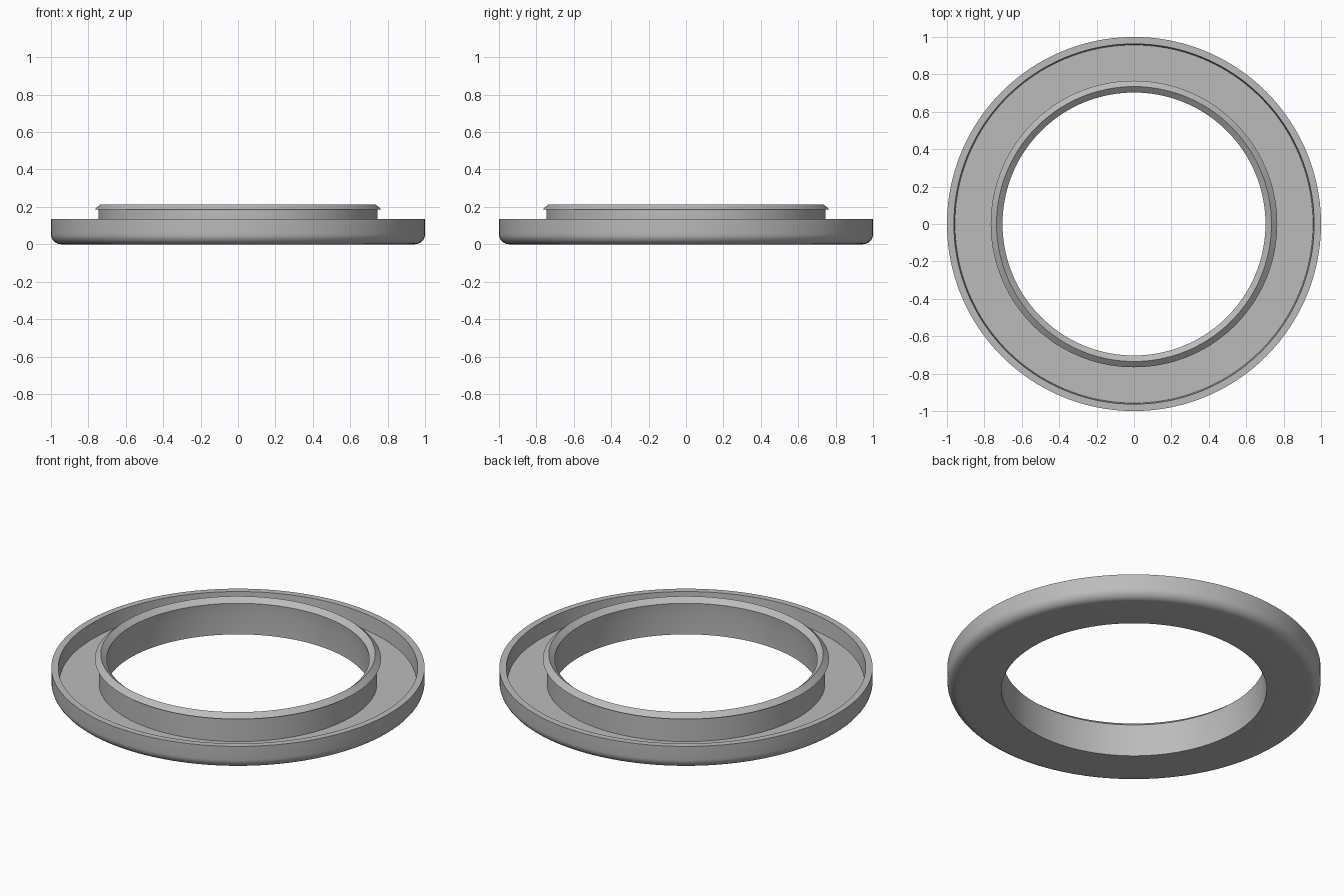
import bpy
import bmesh
import math

cube = bpy.data.objects.get("Cube")
if cube:
    bpy.data.objects.remove(cube, do_unlink=True)

SEGMENTS = 160


def make_material(name, value):
    mat = bpy.data.materials.new(name)
    mat.use_nodes = True
    color = (value, value, value, 1)
    mat.diffuse_color = color
    mat.node_tree.nodes["Principled BSDF"].inputs["Base Color"].default_value = color
    return mat


def arc(cx, cz, radius, start, end, steps):
    """Points of a rounded corner in the profile."""
    angles = [math.radians(start + (end - start) * i / steps) for i in range(steps + 1)]
    return [(cx + radius * math.cos(a), cz + radius * math.sin(a)) for a in angles]


def revolve(name, profile, mat):
    """Turn a closed (radius, height) profile around the z axis."""
    bm = bmesh.new()
    verts = [bm.verts.new((r, 0, z)) for r, z in profile]
    edges = [bm.edges.new((v, verts[i - 1])) for i, v in enumerate(verts)]
    bmesh.ops.spin(bm, geom=verts + edges, cent=(0, 0, 0), axis=(0, 0, 1),
                   angle=math.tau, steps=SEGMENTS, use_merge=False)
    bmesh.ops.remove_doubles(bm, verts=bm.verts, dist=0.0001)
    bmesh.ops.recalc_face_normals(bm, faces=bm.faces)
    mesh = bpy.data.meshes.new(name)
    bm.to_mesh(mesh)
    bm.free()
    mesh.materials.append(mat)
    obj = bpy.data.objects.new(name, mesh)
    bpy.context.collection.objects.link(obj)
    bpy.ops.object.select_all(action="DESELECT")
    obj.select_set(True)
    bpy.context.view_layer.objects.active = obj
    bpy.ops.object.shade_smooth_by_angle(angle=math.radians(25))
    return obj


# Underside with rounded outer corner
underside = [(0.71, 0)] + arc(0.945, 0.055, 0.055, -90, 0, 8)
# Raised outer rim and the channel floor
channel = [(1.0, 0.135), (0.963, 0.135), (0.957, 0.045), (0.746, 0.045)]
# Collar with an overhanging snap lip and a slightly narrowing bore
collar = [(0.746, 0.187), (0.766, 0.187), (0.735, 0.214), (0.703, 0.187), (0.71, 0.13)]

revolve("ring_flange", underside + channel + collar, make_material("plain grey", 0.5))
